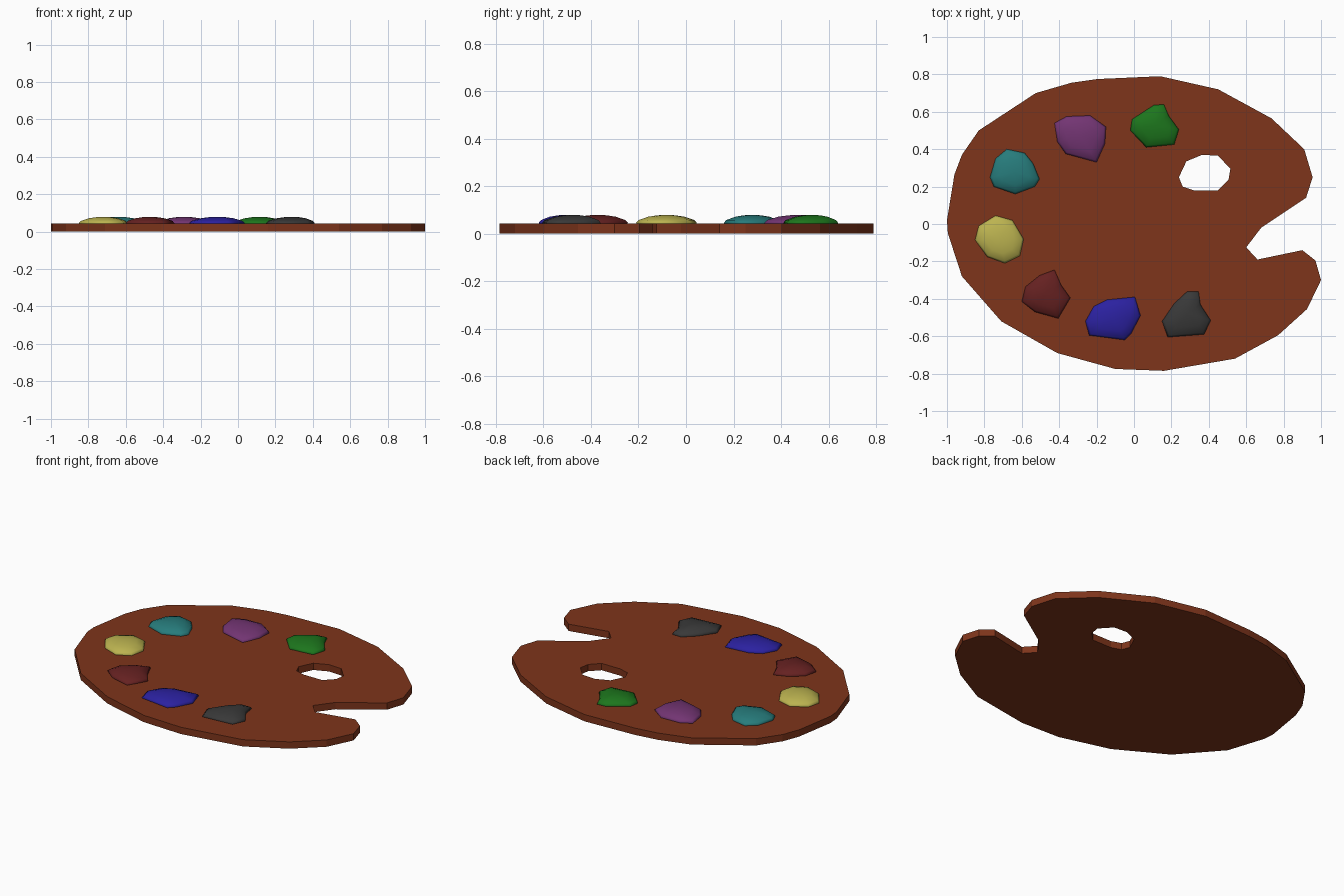
import bpy, bmesh
from mathutils import Vector

if "Cube" in bpy.data.objects:
    bpy.data.objects.remove(bpy.data.objects["Cube"])

T = 0.042  # board thickness


def finish(bm, name, color):
    me = bpy.data.meshes.new(name)
    bm.to_mesh(me)
    bm.free()
    ob = bpy.data.objects.new(name, me)
    bpy.context.collection.objects.link(ob)
    mat = bpy.data.materials.new(name + "_colour")
    mat.diffuse_color = (*color, 1)
    mat.use_nodes = True
    mat.node_tree.nodes["Principled BSDF"].inputs["Base Color"].default_value = mat.diffuse_color
    me.materials.append(mat)
    return ob


def ring(bm, pts, z):
    return [bm.verts.new((x, y, z)) for x, y in pts]


# Board: kidney outline with thumb hole, thickened downwards
outline = [(.14, .79), (.45, .72), (.735, .565), (.91, .40), (.955, .25), (.92, .14),
           (.68, -.02), (.60, -.125), (.66, -.19), (.90, -.14), (.97, -.195), (1, -.30),
           (.925, -.455), (.77, -.595), (.54, -.72), (.16, -.785), (-.10, -.775),
           (-.41, -.69), (-.71, -.52), (-.92, -.28), (-.995, -.05), (-1, .02), (-.96, .265),
           (-.92, .37), (-.83, .5), (-.525, .70), (-.335, .755), (-.195, .775)]
hole = [(.28, .335), (.365, .37), (.45, .365), (.515, .295), (.505, .235), (.45, .18),
        (.32, .18), (.26, .20), (.24, .25)]
bm = bmesh.new()
for loop in (outline, hole):
    vs = ring(bm, loop, T)
    for a, b in zip(vs, vs[1:] + vs[:1]):
        bm.edges.new((a, b))
bmesh.ops.triangle_fill(bm, edges=bm.edges[:], use_beauty=True, normal=(0, 0, 1))
bm.normal_update()
for f in bm.faces:
    if f.normal.z < 0:
        f.normal_flip()
board = finish(bm, "palette_board", (.21, .035, .011))
mod = board.modifiers.new("thickness", 'SOLIDIFY')
mod.thickness = T
mod.offset = -1


# Paint dabs: irregular outline rising in shrinking rings to a low dome
def dab(name, color, pts):
    c = sum((Vector(p) for p in pts), Vector((0, 0))) / len(pts)
    bm = bmesh.new()
    rings = [ring(bm, [c + (Vector(p) - c) * s for p in pts], z)
             for s, z in ((.98, T - .004), (1, .046), (.92, .057), (.6, .071), (.3, .077))]
    n = len(pts)
    for lo, hi in zip(rings, rings[1:]):
        for i in range(n):
            j = (i + 1) % n
            bm.faces.new((lo[i], lo[j], hi[j], hi[i]))
    bm.faces.new(rings[0])
    top = bm.verts.new((c.x, c.y, .079))
    for i in range(n):
        bm.faces.new((rings[-1][i], rings[-1][(i + 1) % n], top))
    bmesh.ops.recalc_face_normals(bm, faces=bm.faces[:])
    for f in bm.faces:
        f.smooth = True
    finish(bm, name, color)


dab("teal_paint", (.02, .2, .2),
    [(-.68, .40), (-.585, .38), (-.54, .325), (-.505, .24), (-.53, .20), (-.635, .16),
     (-.75, .20), (-.77, .25), (-.74, .35)])
dab("purple_paint", (.17, .035, .17),
    [(-.425, .54), (-.36, .575), (-.235, .58), (-.15, .52), (-.155, .43), (-.20, .33),
     (-.365, .375), (-.41, .44)])
dab("green_paint", (.012, .18, .012),
    [(-.01, .56), (.105, .635), (.16, .64), (.185, .58), (.24, .505), (.215, .425),
     (.065, .41), (-.02, .50)])
dab("yellow_paint", (.5, .45, .08),
    [(-.83, -.01), (-.74, .045), (-.65, .02), (-.59, -.08), (-.61, -.17), (-.69, -.21),
     (-.785, -.175), (-.85, -.085)])
dab("red_paint", (.13, .015, .015),
    [(-.425, -.245), (-.39, -.325), (-.34, -.395), (-.405, -.505), (-.53, -.47),
     (-.60, -.415), (-.58, -.335), (-.505, -.275)])
dab("blue_paint", (.024, .015, .35),
    [(-.145, -.405), (.005, -.39), (.035, -.49), (-.015, -.585), (-.05, -.62),
     (-.24, -.595), (-.26, -.52), (-.215, -.44)])
dab("black_paint", (.04, .04, .04),
    [(.285, -.36), (.345, -.36), (.355, -.43), (.41, -.515), (.375, -.59), (.18, -.605),
     (.15, -.52), (.215, -.425)])
